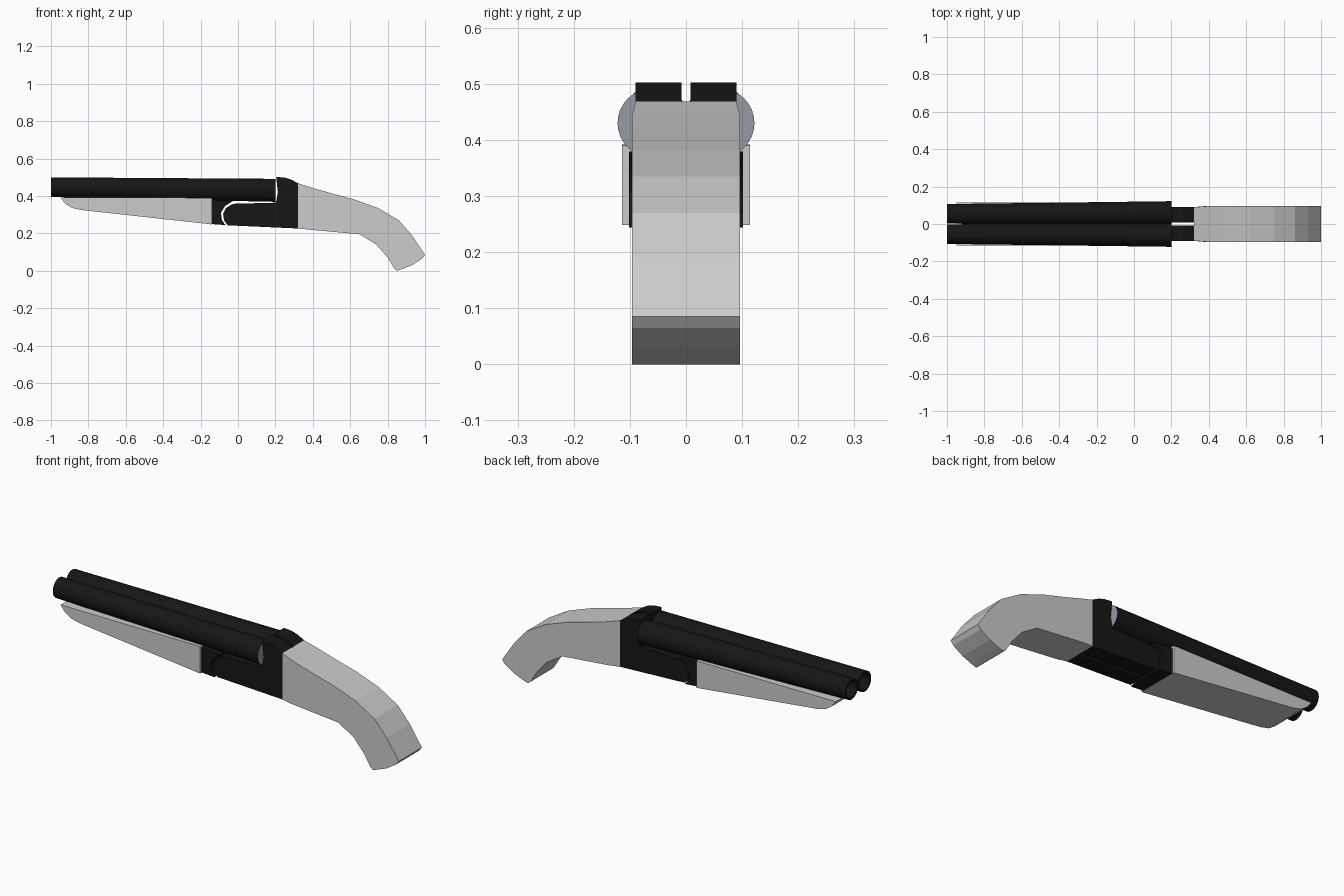
import bpy, bmesh, math
from mathutils import Vector

if "Cube" in bpy.data.objects:
    bpy.data.objects.remove(bpy.data.objects["Cube"])

black = bpy.data.materials.new("black_steel")
black.diffuse_color = (0.008, 0.008, 0.008, 1)
black.use_nodes = True
black.node_tree.nodes["Principled BSDF"].inputs["Base Color"].default_value = black.diffuse_color


def make_object(name, bm, mat=None):
    bmesh.ops.recalc_face_normals(bm, faces=bm.faces[:])
    mesh = bpy.data.meshes.new(name)
    bm.to_mesh(mesh)
    bm.free()
    ob = bpy.data.objects.new(name, mesh)
    bpy.context.collection.objects.link(ob)
    if mat:
        mesh.materials.append(mat)
    return ob


def slab(name, profile, y0, y1, mat=None):
    """Extrude an x-z profile from y0 to y1."""
    bm = bmesh.new()
    a = [bm.verts.new((x, y0, z)) for x, z in profile]
    b = [bm.verts.new((x, y1, z)) for x, z in profile]
    bm.faces.new(a)
    bm.faces.new(b[::-1])
    n = len(a)
    for i in range(n):
        j = (i + 1) % n
        bm.faces.new((a[i], b[i], b[j], a[j]))
    return make_object(name, bm, mat)


def ring(bm, centre, r, seg=32):
    c = Vector(centre)
    return [bm.verts.new(c + Vector((0, r * math.cos(t), r * math.sin(t))))
            for t in (2 * math.pi * i / seg for i in range(seg))]


def barrel(side, label):
    muzzle, breech = (-1, side * 0.054, 0.447), (0.2, side * 0.0605, 0.43)
    floor = (0.19, side * 0.0605, 0.43)
    bm = bmesh.new()
    rings = [ring(bm, breech, 0.0615), ring(bm, muzzle, 0.0525),
             ring(bm, muzzle, 0.043), ring(bm, floor, 0.05)]
    for a, b in zip(rings, rings[1:]):
        for i in range(32):
            j = (i + 1) % 32
            bm.faces.new((a[i], a[j], b[j], b[i]))
    cap = bm.faces.new(rings[0])
    cap.material_index = 1
    bm.faces.new(rings[3])
    ob = make_object(label + "_barrel", bm, black)
    grey = bpy.data.materials.get("breech_grey") or bpy.data.materials.new("breech_grey")
    grey.diffuse_color = (0.3, 0.32, 0.37, 1)
    grey.use_nodes = True
    grey.node_tree.nodes["Principled BSDF"].inputs["Base Color"].default_value = grey.diffuse_color
    ob.data.materials.append(grey)
    bpy.context.view_layer.objects.active = ob
    bpy.ops.object.select_all(action='DESELECT')
    ob.select_set(True)
    bpy.ops.object.shade_smooth_by_angle(angle=math.radians(35))


# Twin tapered barrels with open muzzles
barrel(-1, "front")
barrel(1, "rear")

# Receiver halves with a narrow sighting groove between them
receiver = [(-0.055, 0.243), (-0.075, 0.27), (-0.08, 0.305), (-0.062, 0.338),
            (-0.025, 0.358), (0.203, 0.364), (0.213, 0.42), (0.204, 0.502),
            (0.25, 0.498), (0.285, 0.487), (0.32, 0.468), (0.32, 0.226)]
for s, label in ((-1, "front"), (1, "rear")):
    slab(label + "_receiver_half", receiver, s * 0.008, s * 0.09, black)

# Hinge iron, hollowed to wrap the rounded receiver nose
slab("hinge_iron", [(-0.145, 0.25), (-0.145, 0.38), (-0.03, 0.372), (-0.07, 0.345),
                    (-0.091, 0.31), (-0.086, 0.27), (-0.066, 0.244)],
     -0.102, 0.102, black)

# Fore-end grip under the barrels
slab("fore_end", [(-0.95, 0.392), (-0.925, 0.36), (-0.89, 0.337), (-0.84, 0.325),
                  (-0.14, 0.248), (-0.14, 0.39)], -0.114, 0.114)

# Curved pistol-style stock, slightly narrower where it meets the receiver
stock = slab("stock", [(0.32, 0.468), (0.40, 0.443), (0.5, 0.414), (0.62, 0.382),
                       (0.75, 0.335), (0.86, 0.27), (0.93, 0.19), (1.0, 0.085),
                       (0.985, 0.065), (0.93, 0.03), (0.88, 0.01), (0.85, 0.0),
                       (0.835, 0.012), (0.80, 0.07), (0.74, 0.14), (0.65, 0.195),
                       (0.38, 0.22), (0.32, 0.226)], -0.096, 0.096)
for v in stock.data.vertices:
    if v.co.x < 0.33:
        v.co.y = math.copysign(0.09, v.co.y)
